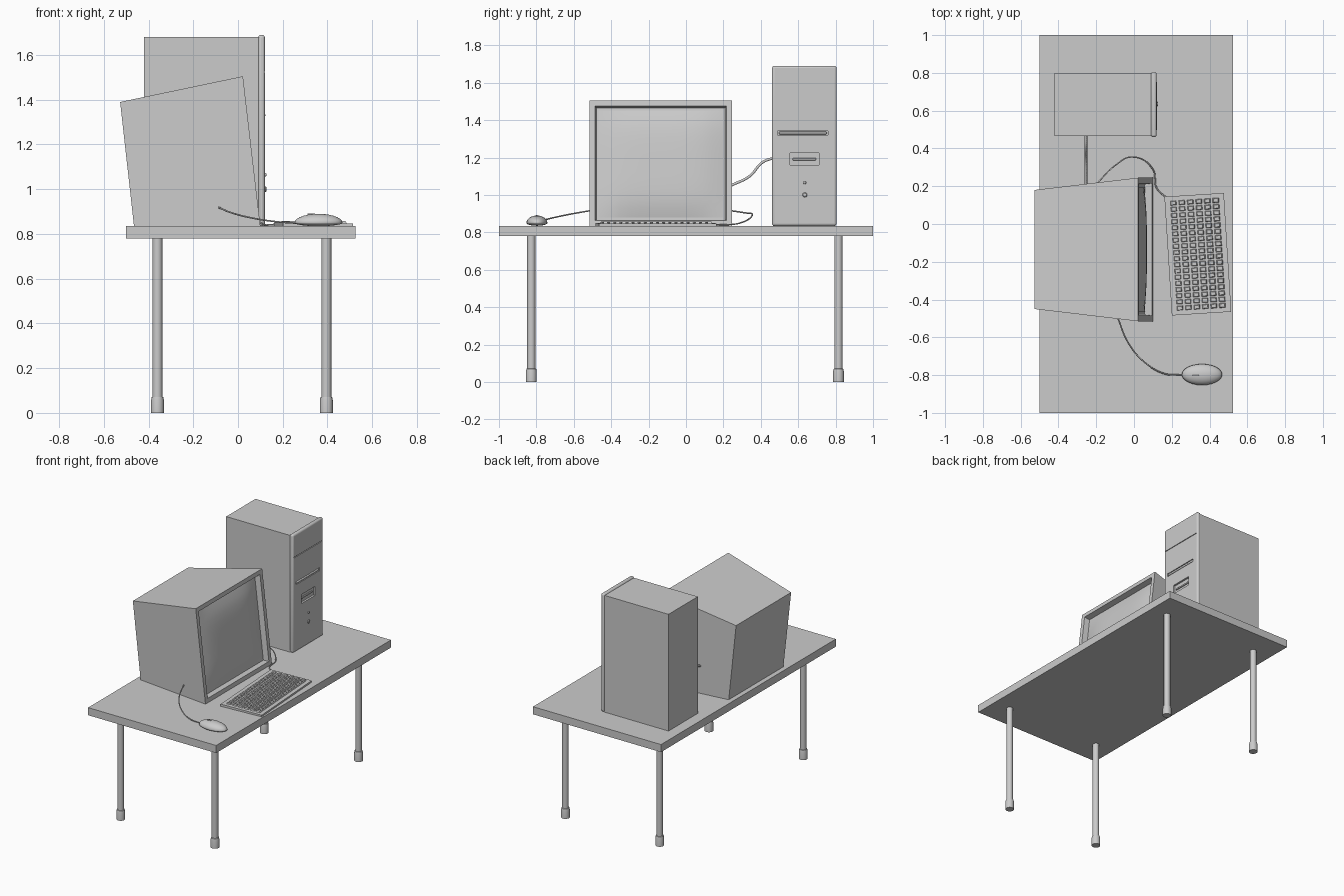
import bpy, bmesh, math
from mathutils import Vector

if "Cube" in bpy.data.objects:
    bpy.data.objects.remove(bpy.data.objects["Cube"])

TOP = 0.835  # height of the table surface


def add(name, bm, smooth=None):
    bmesh.ops.recalc_face_normals(bm, faces=bm.faces)
    me = bpy.data.meshes.new(name)
    bm.to_mesh(me)
    bm.free()
    ob = bpy.data.objects.new(name, me)
    bpy.context.collection.objects.link(ob)
    if smooth:
        bpy.ops.object.select_all(action='DESELECT')
        ob.select_set(True)
        bpy.context.view_layer.objects.active = ob
        bpy.ops.object.shade_smooth_by_angle(angle=math.radians(smooth))
    return ob


def box_into(bm, lo, hi):
    lo, hi = Vector(lo), Vector(hi)
    vs = bmesh.ops.create_cube(bm, size=1)['verts']
    for v in vs:
        v.co = (lo + hi) / 2 + v.co * (hi - lo)
    return vs


def box(name, lo, hi, bevel=0):
    bm = bmesh.new()
    box_into(bm, lo, hi)
    ob = add(name, bm, 35 if bevel else None)
    if bevel:
        m = ob.modifiers.new("round", 'BEVEL')
        m.width, m.segments = bevel, 3
    return ob


def lathe(name, profile, loc, sides=16, axis='Z'):
    """Spin (radius, height) points round an axis."""
    bm = bmesh.new()
    rings = []
    for r, h in profile:
        ring = []
        for i in range(sides):
            a = 2 * math.pi * i / sides
            p = Vector((r * math.cos(a), r * math.sin(a), h))
            if axis == 'X':
                p = Vector((p.z, p.x, p.y))
            ring.append(bm.verts.new(p + Vector(loc)))
        rings.append(ring)
    for a, b in zip(rings, rings[1:]):
        for i in range(sides):
            j = (i + 1) % sides
            bm.faces.new((a[i], a[j], b[j], b[i]))
    bm.faces.new(rings[0])
    bm.faces.new(rings[-1])
    return add(name, bm, 40)


def cable(name, pts, r):
    cu = bpy.data.curves.new(name, 'CURVE')
    cu.dimensions = '3D'
    cu.bevel_depth, cu.bevel_resolution, cu.resolution_u = r, 1, 6
    cu.use_fill_caps = True
    sp = cu.splines.new('BEZIER')
    sp.bezier_points.add(len(pts) - 1)
    for bp, p in zip(sp.bezier_points, pts):
        bp.co = p
        bp.handle_left_type = bp.handle_right_type = 'AUTO'
    ob = bpy.data.objects.new(name, cu)
    bpy.context.collection.objects.link(ob)


# Table: slab and four legs with foot caps
box("table_top", (-0.5, -1, 0.78), (0.525, 1, TOP))
for x in (-0.36, 0.395):
    for y in (-0.827, 0.815):
        lathe("table_leg", [(0.029, 0), (0.029, 0.055), (0.026, 0.07),
                            (0.022, 0.072), (0.022, 0.785)], (x, y, 0))

# Computer tower: case and rounded front panel
box("tower_case", (-0.42, 0.465, TOP), (0.095, 0.8, 1.68))
panel = box("tower_front_panel", (0.09, 0.46, TOP), (0.12, 0.805, 1.69), 0.012)

# Recesses in the front panel: bay seam, disc tray and floppy slot
bm = bmesh.new()
for y0, y1, z0, z1, d in ((0.47, 0.795, 1.522, 1.527, 0.006),
                          (0.49, 0.76, 1.32, 1.342, 0.012),
                          (0.555, 0.71, 1.16, 1.225, 0.014)):
    box_into(bm, (0.12 - d, y0, z0), (0.14, y1, z1))
cutter = add("panel_cutter", bm)
cutter.hide_render = True
cutter.hide_set(True)
cut = panel.modifiers.new("recesses", 'BOOLEAN')
cut.object, cut.operation, cut.solver = cutter, 'DIFFERENCE', 'EXACT'
box("disc_tray", (0.105, 0.497, 1.324), (0.122, 0.753, 1.338), 0.005)
box("floppy_slot", (0.1, 0.57, 1.185), (0.113, 0.695, 1.197), 0.003)
for z, r in ((1.0, 0.013), (1.065, 0.008)):
    lathe("tower_button", [(r, 0), (r, 0.008), (r * 0.7, 0.012)],
          (0.115, 0.635, z), 12, 'X')

# Monitor shell: tapered, tilted box with a recessed front
front = [Vector(p) for p in ((0.1, -0.515, TOP), (0.1, 0.245, TOP),
                             (0.022, 0.245, 1.505), (0.022, -0.515, 1.505))]
back = [Vector(p) for p in ((-0.465, -0.45, TOP), (-0.465, 0.175, TOP),
                            (-0.527, 0.18, 1.39), (-0.527, -0.45, 1.39))]
bm = bmesh.new()
f = [bm.verts.new(p) for p in front]
b = [bm.verts.new(p) for p in back]
screen_face = bm.faces.new(f)
bm.faces.new(b[::-1])
for i in range(4):
    j = (i + 1) % 4
    bm.faces.new((f[i], b[i], b[j], f[j]))
bmesh.ops.recalc_face_normals(bm, faces=bm.faces)
bmesh.ops.inset_region(bm, faces=[screen_face], thickness=0.042)
bmesh.ops.inset_region(bm, faces=[screen_face], thickness=0.008, depth=-0.04)
add("monitor_shell", bm)

# Monitor screen: bulging glass set in the recess
normal = Vector((0.67, 0, 0.078)).normalized()
bm = bmesh.new()
n = 12
grid = []
for i in range(n + 1):
    row = []
    for k in range(n + 1):
        u, v = 2 * i / n - 1, 2 * k / n - 1
        s, t = 0.5 + 0.437 * u, 0.5 + 0.426 * v
        p = front[0].lerp(front[1], s).lerp(front[3].lerp(front[2], s), t)
        depth = -0.036 + 0.026 * (1 - u ** 4) * (1 - v ** 4)
        row.append(bm.verts.new(p + normal * depth))
    grid.append(row)
for i in range(n):
    for k in range(n):
        bm.faces.new((grid[i][k], grid[i + 1][k], grid[i + 1][k + 1], grid[i][k + 1]))
screen = add("monitor_screen", bm, 40)
if screen.data.polygons[n * n // 2].normal.x < 0:
    screen.data.flip_normals()

# Keyboard: sloped base with rows of tapered keys
kb_w, kb_l = 0.315, 0.63
bm = bmesh.new()
for v in box_into(bm, (-kb_w / 2, -kb_l / 2, 0), (kb_w / 2, kb_l / 2, 0.016)):
    if v.co.z > 0.01 and v.co.x > 0:
        v.co.z = 0.012
rows, cols = 6, 18
px, py = 0.27 / rows, 0.59 / cols
for i in range(rows):
    for k in range(cols):
        x, y = -0.135 + px * (i + 0.5), -0.295 + py * (k + 0.5)
        for v in box_into(bm, (x - px * 0.42, y - py * 0.42, 0.008),
                          (x + px * 0.42, y + py * 0.42, 0.023)):
            if v.co.z > 0.015:
                v.co.x += (x - v.co.x) * 0.35
                v.co.y += (y - v.co.y) * 0.35
keyboard = add("keyboard", bm)
keyboard.location = (0.338, -0.16, TOP)
keyboard.rotation_euler.z = math.radians(3.6)

# Mouse: flattened half ellipsoid
bm = bmesh.new()
bmesh.ops.create_uvsphere(bm, u_segments=24, v_segments=14, radius=1)
for v in bm.verts:
    c = v.co
    v.co = Vector((0.36 + 0.107 * c.x, -0.797 + 0.056 * c.y,
                   TOP + 0.015 + (0.04 if c.z > 0 else 0.015) * c.z))
add("mouse", bm, 60)
box("mouse_wheel", (0.31, -0.802, 0.87), (0.345, -0.793, 0.892), 0.003)

# Cables
cable("mouse_cable", [(0.26, -0.797, 0.848), (0.17, -0.795, 0.855),
                      (0.06, -0.735, 0.872), (-0.03, -0.63, 0.895),
                      (-0.085, -0.5, 0.918)], 0.004)
cable("keyboard_cable", [(0.17, 0.14, 0.843), (0.12, 0.19, 0.84), (0.1, 0.29, 0.85),
                         (-0.01, 0.355, 0.895), (-0.1, 0.31, 0.905),
                         (-0.2, 0.21, 0.92)], 0.004)
cable("monitor_cable", [(-0.255, 0.19, 1.03), (-0.255, 0.25, 1.055),
                        (-0.255, 0.34, 1.1), (-0.255, 0.41, 1.175),
                        (-0.255, 0.475, 1.2)], 0.008)
